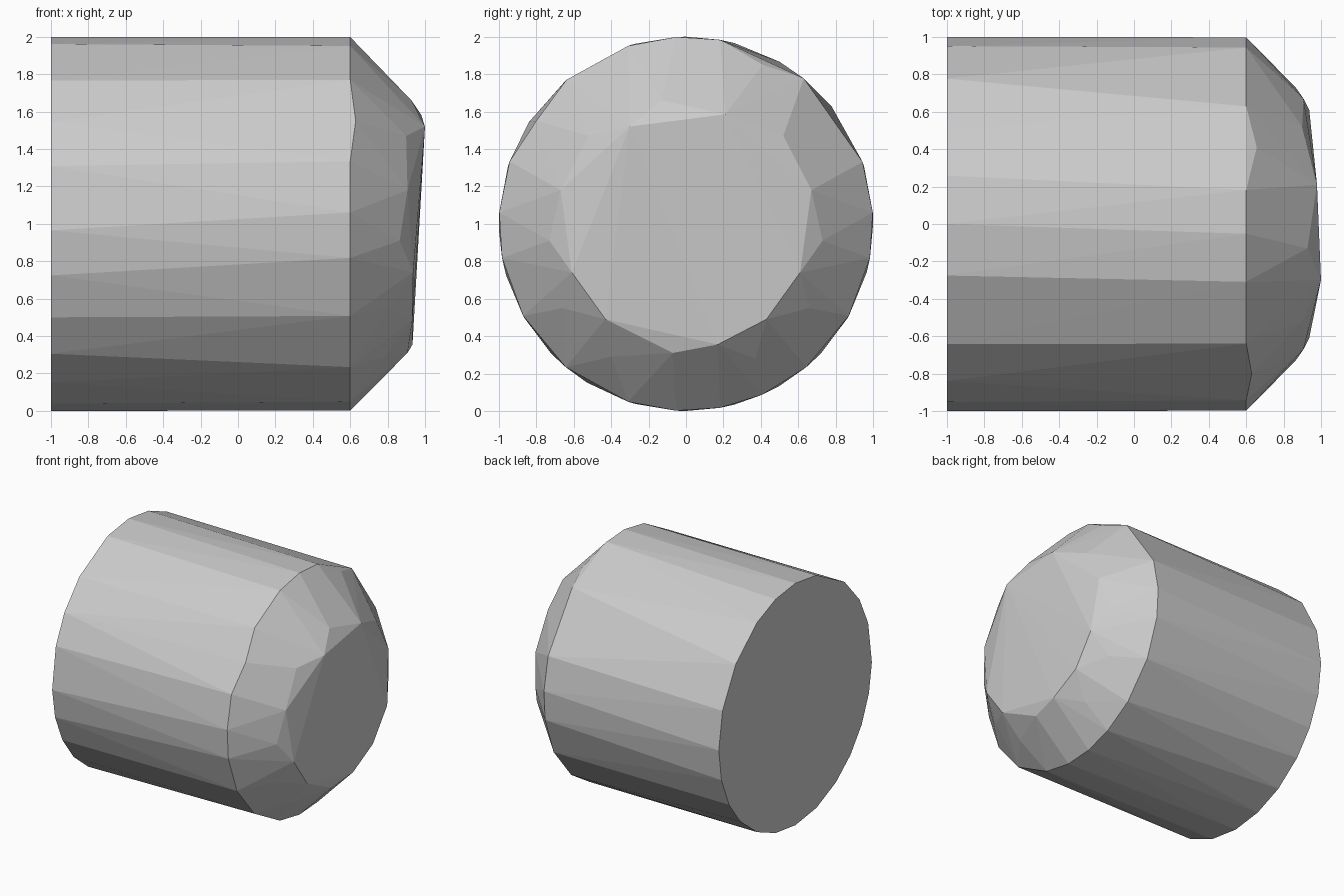
import bpy, bmesh, math

if "Cube" in bpy.data.objects:
    bpy.data.objects.remove(bpy.data.objects["Cube"])

RADIUS, REAR_X, RIM_X = 1.0, -1.0, 0.6


def ring(x, angles):
    """Points on the round body at irregular angles, in degrees from +y."""
    return [(x, RADIUS * math.cos(math.radians(a)), 1 + RADIUS * math.sin(math.radians(a)))
            for a in angles]


def on_chamfer(y, z):
    """Point on the 45 degree cone in front of the rim."""
    return (RIM_X + RADIUS - math.hypot(y, z - 1), y, z)


# Slightly uneven facets at the rear and at the rim
points = ring(REAR_X, [90, 75, 60, 39, 18, 0, -15, -30, -44, -60, -75, -90,
                       -106, -122, -136, -150, -164, -178, 162, 147, 130, 106])
points += ring(RIM_X, [93, 79.5, 51, 19.3, 3.5, -10.5, -29.5, -50, -66, -79.5, -93,
                       -108, -130, -150.5, -169.5, 176.5, 160.5, 129.7, 108])

# Chamfer facets and the tilted end face
points += [on_chamfer(y, z) for y, z in [
    (-0.80, 1.55), (0.41, 1.85), (-0.52, 1.47), (0.52, 1.47),
    (-0.67, 1.18), (0.67, 1.18), (-0.73, 0.91), (0.73, 0.91),
    (-0.61, 0.74), (0.61, 0.74), (-0.66, 0.55), (0.66, 0.55),
    (-0.43, 0.49), (0.43, 0.49), (-0.40, 0.29), (0.37, 0.28),
    (-0.07, 0.31), (0.17, 0.355), (0.21, 1.585), (-0.13, 1.66), (-0.30, 1.52)]]

# Wrap the points into one solid with flat facets
bm = bmesh.new()
for p in points:
    bm.verts.new(p)
bmesh.ops.convex_hull(bm, input=bm.verts[:])
bmesh.ops.dissolve_limit(bm, angle_limit=math.radians(0.3), verts=bm.verts[:], edges=bm.edges[:])
bmesh.ops.recalc_face_normals(bm, faces=bm.faces[:])
mesh = bpy.data.meshes.new("chamfered_plug")
bm.to_mesh(mesh)
bm.free()

# Plain grey finish
grey = bpy.data.materials.new("light grey")
grey.diffuse_color = (0.6, 0.6, 0.6, 1)
grey.use_nodes = True
grey.node_tree.nodes["Principled BSDF"].inputs["Base Color"].default_value = grey.diffuse_color
mesh.materials.append(grey)

plug = bpy.data.objects.new("chamfered_plug", mesh)
bpy.context.collection.objects.link(plug)
